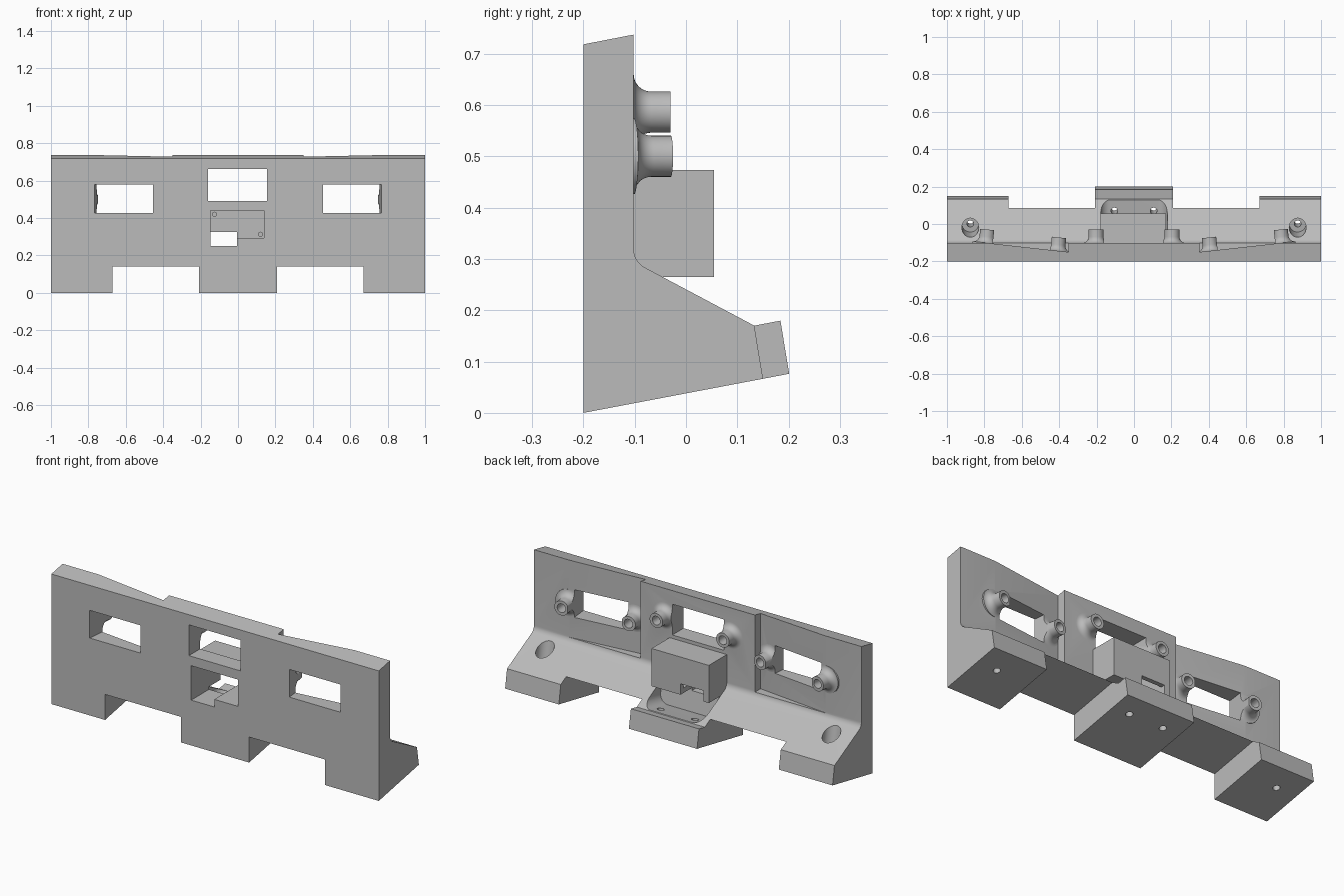
import bpy, bmesh, math
from mathutils import Matrix

if "Cube" in bpy.data.objects:
    bpy.data.objects.remove(bpy.data.objects["Cube"])

grey = bpy.data.materials.new("plain_grey")
grey.use_nodes = True
colour = (0.5, 0.5, 0.5, 1)
grey.diffuse_color = colour
grey.node_tree.nodes["Principled BSDF"].inputs["Base Color"].default_value = colour

SLOPE = 0.19                      # rake of the underside and top edge
TILT = math.atan(SLOPE)
SLANT = math.atan(0.05 / 0.45)    # angle of the side panels


def under(y, lift=0.0):
    """Height of the raked underside, plus an offset."""
    return SLOPE * (y + 0.2) + lift


def finish(name, bm, matrix=Matrix()):
    bmesh.ops.recalc_face_normals(bm, faces=bm.faces)
    bm.transform(matrix)
    mesh = bpy.data.meshes.new(name)
    bm.to_mesh(mesh)
    bm.free()
    mesh.materials.append(grey)
    obj = bpy.data.objects.new(name, mesh)
    bpy.context.collection.objects.link(obj)
    return obj


def prism(name, axis, points, start, end, matrix=Matrix()):
    """Extrude a 2D profile along one axis."""
    bm = bmesh.new()
    place = {"x": lambda p: (start, p[0], p[1]),
             "y": lambda p: (p[0], start, p[1]),
             "z": lambda p: (p[0], p[1], start)}[axis]
    face = bm.faces.new([bm.verts.new(place(p)) for p in points])
    out = bmesh.ops.extrude_face_region(bm, geom=[face])
    move = [(end - start) if a == axis else 0 for a in "xyz"]
    bmesh.ops.translate(bm, vec=move,
                        verts=[v for v in out["geom"] if isinstance(v, bmesh.types.BMVert)])
    return finish(name, bm, matrix)


def box(name, x, y, z, matrix=Matrix()):
    corners = [(x[0], z[0]), (x[1], z[0]), (x[1], z[1]), (x[0], z[1])]
    return prism(name, "y", corners, y[0], y[1], matrix)


def lathe(name, points, matrix):
    """Spin a (radius, height) profile about z."""
    bm = bmesh.new()
    verts = [bm.verts.new((r, 0, h)) for r, h in points]
    edges = [bm.edges.new(pair) for pair in zip(verts, verts[1:])]
    bmesh.ops.spin(bm, geom=verts + edges, axis=(0, 0, 1), cent=(0, 0, 0),
                   angle=math.tau, steps=40, use_merge=True)
    bmesh.ops.remove_doubles(bm, verts=bm.verts, dist=0.0001)
    return finish(name, bm, matrix)


def cylinder(name, r, low, high, matrix):
    return lathe(name, [(0, low), (r, low), (r, high), (0, high)], matrix)


def arc(cx, cy, r, a, b, n=8):
    return [(cx + r * math.cos(math.radians(a + (b - a) * i / n)),
             cy + r * math.sin(math.radians(a + (b - a) * i / n))) for i in range(n + 1)]


def combine(tool, operation="DIFFERENCE"):
    mod = body.modifiers.new(tool.name, "BOOLEAN")
    mod.operation, mod.object, mod.solver = operation, tool, "EXACT"
    bpy.context.view_layer.objects.active = body
    bpy.ops.object.modifier_apply(modifier=mod.name)
    bpy.data.objects.remove(tool)


# Wall with sloping foot, one profile across the whole width
profile = [(-0.2, 0), (0.15, under(0.15)), (0.133, 0.17)]
profile += arc(-0.06, 0.32, 0.042, 240, 180)
profile += [(-0.102, 0.737), (-0.2, 0.718)]
body = prism("bracket_body", "x", profile, -1, 1)

# Longer toe on the centre foot
toe = [(0.05, under(0.05)), (0.201, under(0.201)), (0.184, 0.1797), (0.133, 0.17), (0.08, 0.17)]
combine(prism("centre_toe", "x", toe, -0.208, 0.208), "UNION")

# Gaps between the feet and slanted recesses in the side panels
gap = [(-0.3, -0.2), (0.4, -0.2), (0.4, under(0.4, 0.141)), (-0.3, under(-0.3, 0.141))]
for s in (-1, 1):
    combine(prism("foot_gap", "x", gap, s * 0.208, s * 0.672))
    wedge = [(s * 0.35, -0.15), (s * 0.89, -0.09), (s * 0.35, -0.09)]
    combine(prism("panel_recess", "z", wedge, 0.312, 0.9))

# Tray with rounded floor corners in the centre foot
tray = arc(-0.128, 0.158, 0.05, 180, 270) + arc(0.128, 0.158, 0.05, 270, 360)
tray += [(0.178, 0.4), (-0.178, 0.4)]
combine(prism("foot_tray", "y", tray, 0.2, 0.6,
              Matrix.Translation((0, -0.2, 0)) @ Matrix.Rotation(TILT, 4, "X")))

# Housing block on the back
combine(box("housing", (-0.178, 0.172), (-0.15, 0.055), (0.265, 0.473)), "UNION")

# Flared bosses; each entry is x, y, z, turn
seats = []
for s in (-1, 1):
    seats.append((s * 0.203, -0.102, 0.586, 0))
    for x in (0.41, 0.79):
        seats.append((s * x, -0.15 + (x - 0.35) / 9, 0.5, s * SLANT))
flare = [(0, -0.03), (0.074, -0.03)] + arc(0.074, 0.034, 0.034, 270, 180) + [(0.04, 0.072), (0, 0.072)]
frames = [Matrix.Translation((x, y, z)) @ Matrix.Rotation(turn, 4, "Z")
          @ Matrix.Rotation(-math.pi / 2, 4, "X") for x, y, z, turn in seats]
for frame in frames:
    combine(lathe("boss", flare, frame), "UNION")

# Windows
combine(box("centre_window", (-0.16, 0.155), (-0.4, 0.2), (0.492, 0.662)))
for s in (-1, 1):
    turn = Matrix.Translation((s * 0.61, -0.2, 0)) @ Matrix.Rotation(s * SLANT, 4, "Z")
    combine(box("side_window", (-0.155, 0.155), (-0.2, 0.3), (0.427, 0.58), turn))

# Boss holes
for frame in frames:
    combine(cylinder("boss_hole", 0.024, -0.02, 0.1, frame))

# Housing cavity, cable slot and two pin holes
combine(box("cavity", (-0.146, 0.14), (-0.3, 0.03), (0.292, 0.44)))
combine(box("cable_slot", (-0.146, -0.005), (-0.3, 0.12), (0.25, 0.325)))
for x, z in ((-0.125, 0.42), (0.12, 0.313)):
    combine(cylinder("pin_hole", 0.011, -0.01, 0.012,
                     Matrix.Translation((x, 0.03, z)) @ Matrix.Rotation(-math.pi / 2, 4, "X")))

# Screw holes in the feet, counterbored at the ends
for s in (-1, 1):
    for x, y, bored in ((0.105, 0.09, False), (0.875, 0.02, True)):
        frame = Matrix.Translation((s * x, y, under(y))) @ Matrix.Rotation(TILT, 4, "X")
        combine(cylinder("screw_hole", 0.018, -0.05, 0.13, frame))
        if bored:
            combine(cylinder("counterbore", 0.045, 0.1, 0.4, frame))

bpy.ops.object.select_all(action="DESELECT")
body.select_set(True)
bpy.context.view_layer.objects.active = body
bpy.ops.object.shade_smooth_by_angle(angle=math.radians(30))
